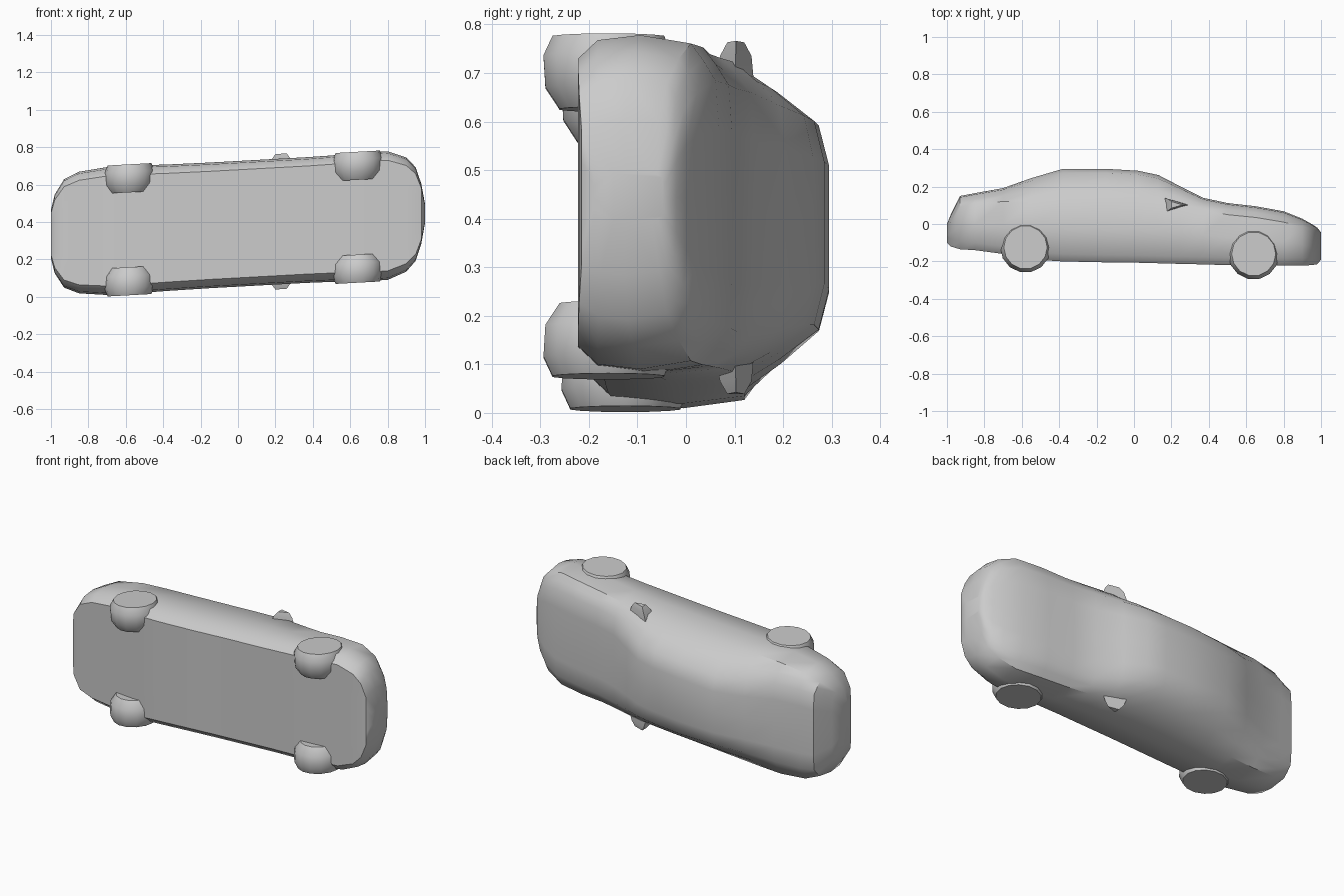
import bpy, bmesh, math
from mathutils import Vector

if "Cube" in bpy.data.objects:
    bpy.data.objects.remove(bpy.data.objects["Cube"])

grey = bpy.data.materials.new("plain grey")
grey.diffuse_color = (0.6, 0.6, 0.6, 1)
grey.use_nodes = True
grey.node_tree.nodes["Principled BSDF"].inputs["Base Color"].default_value = grey.diffuse_color


# The car lies on its side, slightly turned: length x, height y, width z
def place(x, w, y):
    return Vector((x, y, 0.39 + 0.055 * x + w))


def finish(name, bm, angle):
    bmesh.ops.recalc_face_normals(bm, faces=bm.faces)
    me = bpy.data.meshes.new(name)
    bm.to_mesh(me)
    bm.free()
    ob = bpy.data.objects.new(name, me)
    bpy.context.collection.objects.link(ob)
    me.materials.append(grey)
    bpy.ops.object.select_all(action='DESELECT')
    ob.select_set(True)
    bpy.context.view_layer.objects.active = ob
    bpy.ops.object.shade_smooth_by_angle(angle=math.radians(angle))
    return ob


def loft(name, rings, angle=40):
    bm = bmesh.new()
    rows = [[bm.verts.new(p) for p in r] for r in rings]
    n = len(rows[0])
    for a, b in zip(rows, rows[1:]):
        for i in range(n):
            j = (i + 1) % n
            bm.faces.new((a[i], a[j], b[j], b[i]))
    bm.faces.new(rows[0])
    bm.faces.new(rows[-1])
    return finish(name, bm, angle)


# Body stations: x, floor, belt, top, half width, top half width
stations = [
    (-1.00, -0.10, -0.03, 0.00, 0.13, 0.10),
    (-0.98, -0.12, 0.01, 0.05, 0.21, 0.17),
    (-0.93, -0.135, 0.09, 0.15, 0.29, 0.22),
    (-0.85, -0.14, 0.11, 0.165, 0.325, 0.23),
    (-0.70, -0.16, 0.12, 0.192, 0.342, 0.23),
    (-0.55, -0.19, 0.12, 0.245, 0.342, 0.21),
    (-0.38, -0.20, 0.12, 0.295, 0.338, 0.20),
    (-0.15, -0.205, 0.115, 0.295, 0.336, 0.21),
    (0.02, -0.207, 0.11, 0.285, 0.336, 0.21),
    (0.13, -0.21, 0.105, 0.262, 0.336, 0.215),
    (0.24, -0.213, 0.10, 0.205, 0.336, 0.23),
    (0.37, -0.216, 0.075, 0.14, 0.336, 0.25),
    (0.50, -0.22, 0.05, 0.112, 0.338, 0.25),
    (0.65, -0.222, 0.035, 0.095, 0.344, 0.25),
    (0.80, -0.222, 0.01, 0.068, 0.344, 0.25),
    (0.90, -0.222, -0.015, 0.028, 0.305, 0.22),
    (0.95, -0.22, -0.04, 0.00, 0.25, 0.18),
    (0.98, -0.215, -0.055, -0.02, 0.16, 0.12),
    (1.00, -0.19, -0.07, -0.045, 0.05, 0.04),
]
rings = []
for x, lo, belt, top, hw, tw in stations:
    mid = lo + 0.55 * (belt - lo)
    edge = top - 0.12 * (top - belt)
    half = [(0.45 * hw, lo), (0.86 * hw, lo), (0.97 * hw, lo + 0.04), (hw, mid),
            (0.95 * hw, belt), (0.55 * (0.95 * hw) + 0.45 * tw, belt + 0.5 * (edge - belt)),
            (tw, edge), (0.6 * tw, top)]
    ring = [(w, y) for w, y in half] + [(0, top)] + [(-w, y) for w, y in half[::-1]] + [(0, lo)]
    rings.append([place(x, w, y) for w, y in ring])
loft("car_body", rings)

# Wheels, half sunk into the body
for end, cx, cy, r in (("front", 0.64, -0.16, 0.137), ("rear", -0.58, -0.125, 0.135)):
    for side, s in (("left", 1), ("right", -1)):
        rings = []
        for w, k in ((0.20, 0.75), (0.245, 0.97), (0.31, 1.0), (0.35, 0.86)):
            rings.append([place(cx + k * r * math.cos(a), s * w, cy + k * r * math.sin(a))
                          for a in (2 * math.pi * i / 14 for i in range(14))])
        loft(f"{end}_{side}_wheel", rings, 35)

# Door mirrors
for side, s in (("left", 1), ("right", -1)):
    rings = []
    for w, x0, x1, y0, y1 in ((0.28, 0.16, 0.30, 0.06, 0.14), (0.335, 0.18, 0.28, 0.07, 0.135),
                              (0.362, 0.20, 0.26, 0.085, 0.12)):
        rings.append([place(x, s * w, y) for x, y in ((x0, y0), (x1, (y0 + y1) / 2), (x0, y1))])
    loft(f"{side}_mirror", rings, 30)
